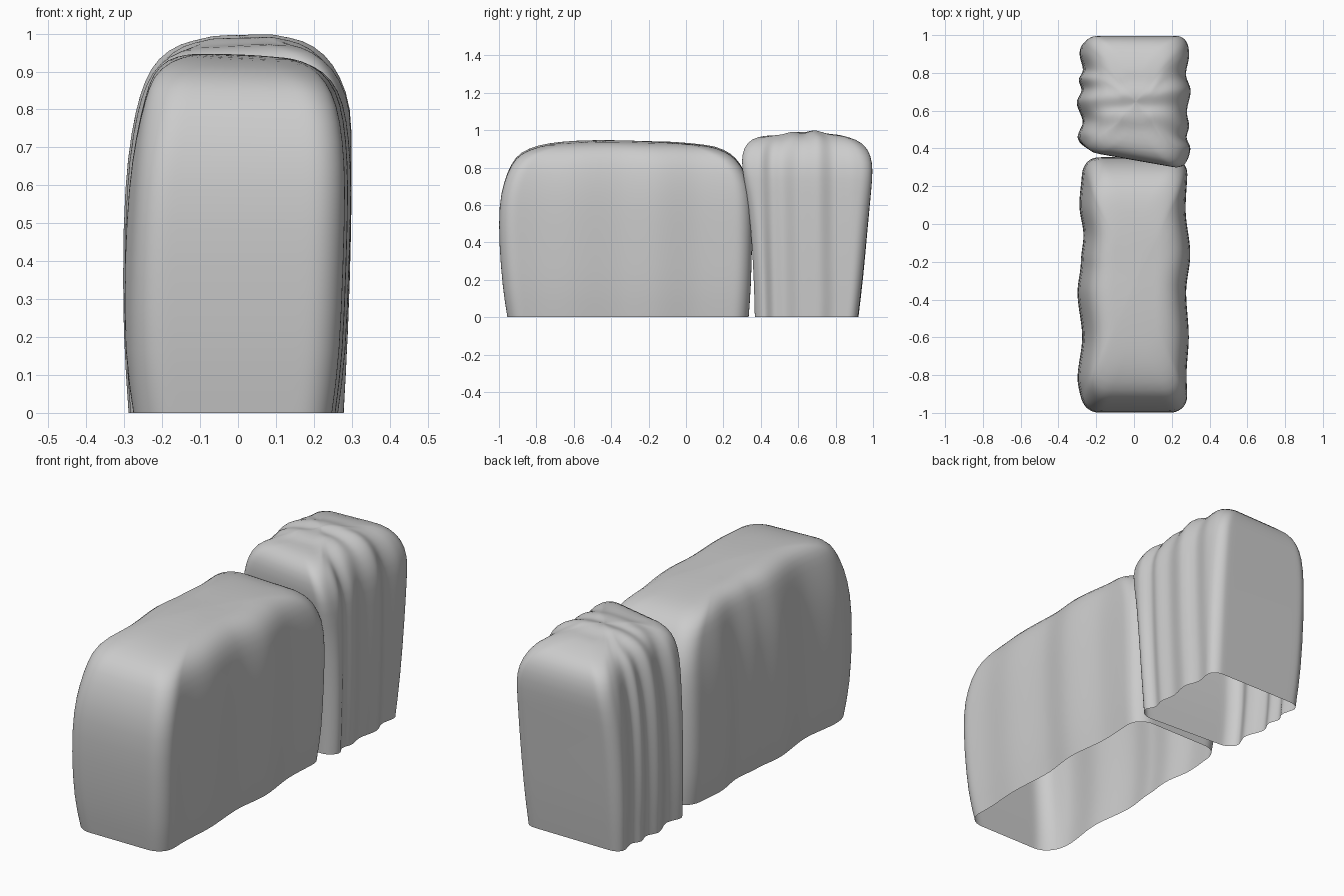
import bpy, bmesh, math
from mathutils import Vector

if "Cube" in bpy.data.objects:
    bpy.data.objects.remove(bpy.data.objects["Cube"])


def lerp_table(tab, v):
    """Smooth interpolation in a list of (position, value)."""
    if v <= tab[0][0]:
        return tab[0][1]
    for (a, p), (b, q) in zip(tab, tab[1:]):
        if v <= b:
            t = (v - a) / (b - a)
            return p + (q - p) * t * t * (3 - 2 * t)
    return tab[-1][1]


def rounded_rect(yf, yb, xl, xr, r, n_long, n_short, n_arc=6):
    """Counter-clockwise outline with a fixed number of points."""
    corners = [(xr - r, yf + r, -90), (xr - r, yb - r, 0),
               (xl + r, yb - r, 90), (xl + r, yf + r, 180)]
    pts = []
    for i, (cx, cy, a0) in enumerate(corners):
        arc = [Vector((cx + r * math.cos(math.radians(a0 + 90 * k / n_arc)),
                       cy + r * math.sin(math.radians(a0 + 90 * k / n_arc))))
               for k in range(n_arc + 1)]
        pts += arc
        nx, ny, na = corners[(i + 1) % 4]
        end = Vector((nx + r * math.cos(math.radians(na)),
                      ny + r * math.sin(math.radians(na))))
        n = n_long if i % 2 == 0 else n_short
        pts += [arc[-1].lerp(end, k / n) for k in range(1, n)]
    return pts


def stone(name, levels, left, right, top, radius, slant, tilt, n_long):
    bm = bmesh.new()
    rings = []
    front, back = levels[3][3], levels[3][4]

    def add_ring(pts, z):
        # wavy sides, slanted front (towards the top), uneven tilted crown
        ring = []
        for p in pts:
            x = p.x / .28 * lerp_table(left if p.x < 0 else right, p.y)
            t = max(0, min(1, (back - p.y) / (back - front)))
            y = p.y - slant * (x - .08) * t * (.3 + .7 * z)
            dz = lerp_table(top, p.y - .15 * x) - 1 + tilt * x
            ring.append(bm.verts.new((x, y, z + dz * z ** 5)))
        rings.append(ring)

    for z, fl, fr, yf, yb in levels:
        base = rounded_rect(yf, yb, -fl * .28, fr * .28,
                            min(radius, .12 * (fl + fr)), n_long, 14)
        add_ring(base, z)
    # closed crown
    z, fl, fr, yf, yb = levels[-1]
    mid = Vector(((fr - fl) / 2 * .28, (yf + yb) / 2))
    for s in (.8, .55, .3, .08):
        add_ring([mid + (p - mid) * s for p in base], z + .006 * (1 - s))
    n = len(rings[0])
    for a, b in zip(rings, rings[1:]):
        for i in range(n):
            j = (i + 1) % n
            bm.faces.new((a[i], a[j], b[j], b[i]))
    bm.faces.new(rings[-1])
    for f in bm.faces:
        f.smooth = True
    me = bpy.data.meshes.new(name)
    bm.to_mesh(me)
    bm.free()
    ob = bpy.data.objects.new(name, me)
    bpy.context.collection.objects.link(ob)
    ob.modifiers.new("Smooth", 'SUBSURF').levels = 1
    return ob


# long front stone: levels are (z, left width, right width, front y, back y)
stone("long_stone",
      [(0, .92, .88, -.955, .335), (.15, 1, .95, -.98, .347), (.4, 1, .98, -1, .354),
       (.6, .96, 1, -1, .354), (.72, .9, .98, -.975, .34), (.82, .82, .93, -.935, .295),
       (.88, .75, .83, -.885, .24), (.915, .62, .68, -.79, .16), (.927, .45, .5, -.68, .06)],
      [(-.95, .28), (-.82, .3), (-.6, .275), (-.36, .3), (-.2, .282), (-.06, .268), (.1, .29), (.3, .275)],
      [(-.95, .285), (-.8, .28), (-.6, .292), (-.36, .278), (-.16, .3), (.08, .275), (.3, .285)],
      [(-.9, 1), (-.45, 1.02), (-.1, 1.01), (.1, .995), (.3, .99)],
      .085, 0, -.06, 56)

# short folded back stone
stone("short_stone",
      [(0, .95, .93, .375, .92), (.2, 1, .97, .375, .945), (.5, 1, 1, .365, .972),
       (.68, .96, 1, .345, .99), (.8, .89, 1, .323, 1), (.88, .81, .9, .323, .988),
       (.935, .7, .77, .34, .962), (.972, .52, .57, .385, .915), (.985, .28, .35, .46, .82)],
      [(.36, .29), (.42, .3), (.51, .272), (.62, .304), (.69, .278), (.75, .294), (.8, .27), (.9, .29), (.98, .28)],
      [(.36, .285), (.43, .3), (.48, .277), (.54, .292), (.61, .28), (.72, .3), (.8, .275), (.9, .292), (.98, .285)],
      [(.34, .99), (.42, .99), (.48, .982), (.56, 1.004), (.61, .995), (.68, 1.01), (.75, .99), (.82, .988), (.94, .965)],
      .055, .2, .03, 44)
